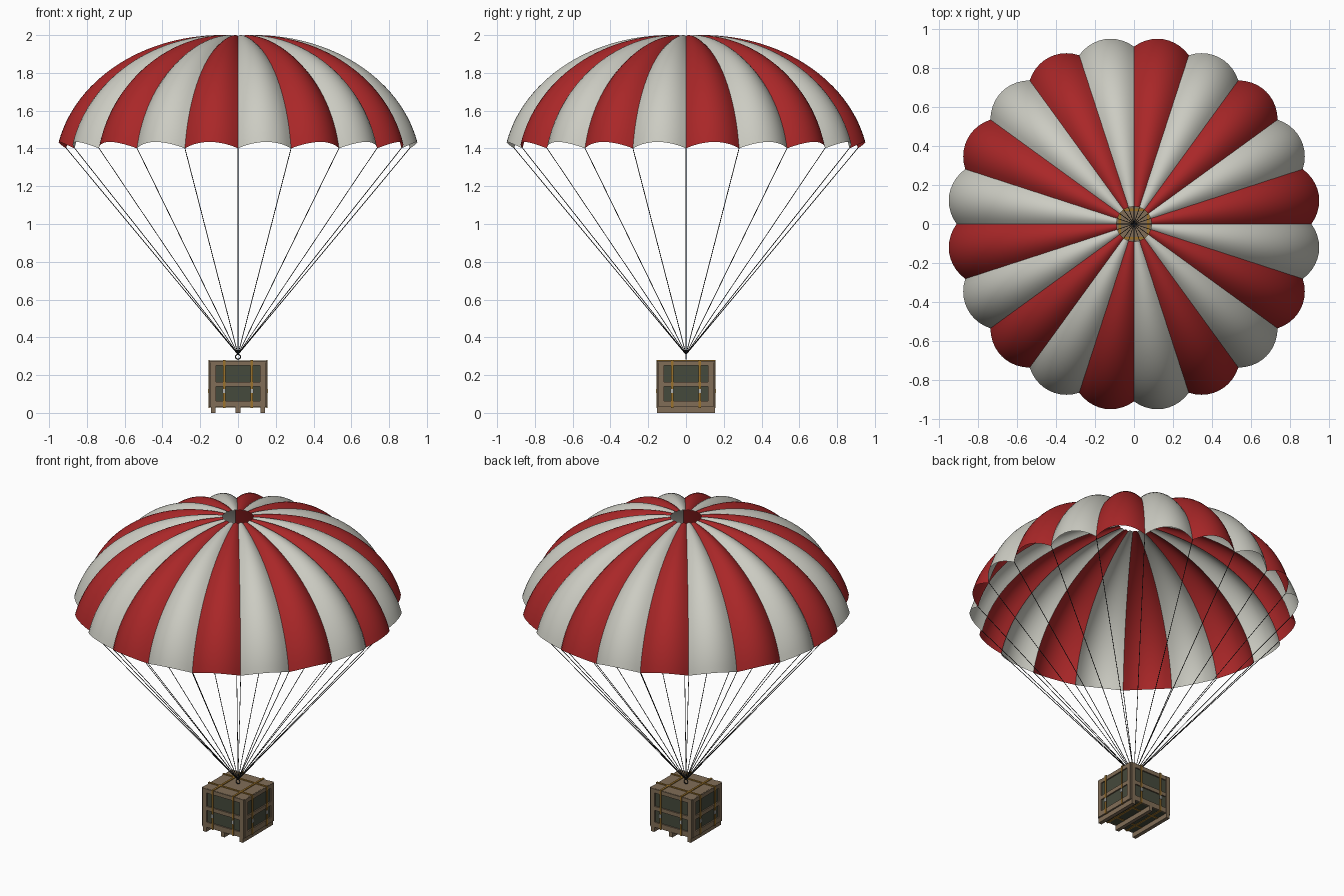
import bpy, bmesh, math
from mathutils import Vector, Matrix

if "Cube" in bpy.data.objects:
    bpy.data.objects.remove(bpy.data.objects["Cube"])


def material(name, rgb):
    m = bpy.data.materials.new(name)
    m.diffuse_color = (*rgb, 1)
    m.use_nodes = True
    m.node_tree.nodes["Principled BSDF"].inputs["Base Color"].default_value = m.diffuse_color
    return m


RED = material("canopy red", (0.40, 0.02, 0.021))
WHITE = material("canopy off white", (0.60, 0.60, 0.54))
CORD = material("dark cord", (0.02, 0.02, 0.02))
WOOD = material("brown wood", (0.22, 0.155, 0.095))
OLIVE = material("dark olive panel", (0.06, 0.068, 0.045))
STRAP = material("ochre strap", (0.33, 0.17, 0.025))
STEEL = material("light steel", (0.45, 0.45, 0.42))


def finish(name, bm, mats):
    me = bpy.data.meshes.new(name)
    bm.to_mesh(me)
    bm.free()
    for m in mats:
        me.materials.append(m)
    ob = bpy.data.objects.new(name, me)
    bpy.context.collection.objects.link(ob)
    return ob


def smooth(ob, deg):
    bpy.ops.object.select_all(action='DESELECT')
    ob.select_set(True)
    bpy.context.view_layer.objects.active = ob
    bpy.ops.object.shade_smooth_by_angle(angle=math.radians(deg))


def boxes(name, items, mat):
    """items: (x0, x1, y0, y1, z0, z1) for each box"""
    bm = bmesh.new()
    for x0, x1, y0, y1, z0, z1 in items:
        mtx = Matrix.Translation(((x0 + x1) / 2, (y0 + y1) / 2, (z0 + z1) / 2))
        bmesh.ops.create_cube(bm, size=1, matrix=mtx @ Matrix.Diagonal((x1 - x0, y1 - y0, z1 - z0, 1)))
    return finish(name, bm, [mat])


def four_sides(name, items, mat):
    """Boxes given for the front face, repeated on all four sides"""
    ob = boxes(name, items, mat)
    bm = bmesh.new()
    for k in range(4):
        before = len(bm.verts)
        bm.from_mesh(ob.data)
        bm.verts.ensure_lookup_table()
        bmesh.ops.rotate(bm, verts=bm.verts[before:], cent=(0, 0, 0),
                         matrix=Matrix.Rotation(k * math.pi / 2, 3, 'Z'))
    bm.to_mesh(ob.data)
    bm.free()
    return ob


# canopy: twenty gores, each bulging out between its seams
GORES, ACROSS, DOWN = 20, 10, 28
STEP = 2 * math.pi / GORES
R, H, Z0 = 0.924, 0.722, 1.275
T0, T1 = math.radians(10), math.acos(0.09 / R)
bm = bmesh.new()
grid = []
for c in range(GORES * ACROSS):
    i, u = c // ACROSS, (c % ACROSS) / ACROSS
    bulge = 4 * u * (1 - u)
    a0, a1 = i * STEP, (i + 1) * STEP
    d = Vector((math.cos(a0), math.sin(a0), 0)).lerp(Vector((math.cos(a1), math.sin(a1), 0)), u)
    out = d.normalized()
    start = T0 + math.radians(1.4) * bulge
    col = []
    for j in range(DOWN + 1):
        t = start + (T1 - start) * j / DOWN
        r = R * math.cos(t)
        n = (out * (H * math.cos(t)) + Vector((0, 0, R * math.sin(t)))).normalized()
        p = d * r + Vector((0, 0, Z0 + H * math.sin(t))) + n * (0.0735 * r * bulge)
        col.append(bm.verts.new(p))
    grid.append(col)
for c in range(len(grid)):
    a, b = grid[c], grid[(c + 1) % len(grid)]
    for j in range(DOWN):
        f = bm.faces.new((a[j], b[j], b[j + 1], a[j + 1]))
        f.material_index = (c // ACROSS) % 2
smooth(finish("canopy", bm, [RED, WHITE]), 30)

# suspension lines from each seam to the ring
bm = bmesh.new()
foot = Vector((0, 0, 0.309))
for i in range(GORES):
    top = Vector((0.91 * math.cos(i * STEP), 0.91 * math.sin(i * STEP), 1.402))
    v = top - foot
    mtx = Matrix.Translation((top + foot) / 2) @ v.to_track_quat('Z', 'Y').to_matrix().to_4x4()
    bmesh.ops.create_cone(bm, cap_ends=True, segments=6, radius1=0.002, radius2=0.002,
                          depth=v.length, matrix=mtx)
finish("suspension_lines", bm, [CORD])

# ring on top of the crate
bpy.ops.mesh.primitive_torus_add(major_radius=0.013, minor_radius=0.003, major_segments=24,
                                 minor_segments=8, location=(0, 0, 0.297), rotation=(math.pi / 2, 0, 0))
ring = bpy.context.object
ring.name = "lifting_ring"
ring.data.materials.append(CORD)
smooth(ring, 40)

# crate body, lid and skids
boxes("crate_body", [(-0.144, 0.144, -0.144, 0.144, 0.03, 0.268)], OLIVE)
boxes("crate_lid", [(-0.147, 0.147, -0.147, 0.147, 0.266, 0.276)], WOOD)
boxes("skids", [(x - 0.012, x + 0.012, -0.153, 0.153, 0, 0.03) for x in (-0.13, 0, 0.13)], WOOD)

# wooden frame on every side: two posts and three rails
F, B = -0.153, -0.143
posts = [(s * 0.131 - 0.014, s * 0.131 + 0.014, F, B, 0.03, 0.276) for s in (-1, 1)]
rails = [(-0.117, 0.117, F + 0.001, B, z0, z1) for z0, z1 in ((0.03, 0.063), (0.139, 0.164), (0.25, 0.275))]
four_sides("crate_frame", posts + rails, WOOD)

# straps down each side, over the lid and under the floor
S = 0.156
four_sides("side_straps", [(x - 0.006, x + 0.006, -S, -0.152, 0.027, 0.281) for x in (-0.073, 0.073)], STRAP)
flat = []
for s in (-0.073, 0.073):
    for z in (0.027, 0.276):
        flat.append((s - 0.006, s + 0.006, -S, S, z, z + 0.005))
        flat.append((-S, S, s - 0.006, s + 0.006, z + 0.0005, z + 0.0045))
boxes("lid_and_floor_straps", flat, STRAP)

# strap buckles
four_sides("buckles", [(x - 0.008, x + 0.008, -0.159, -0.155, 0.104, 0.126) for x in (-0.073, 0.073)], STEEL)
